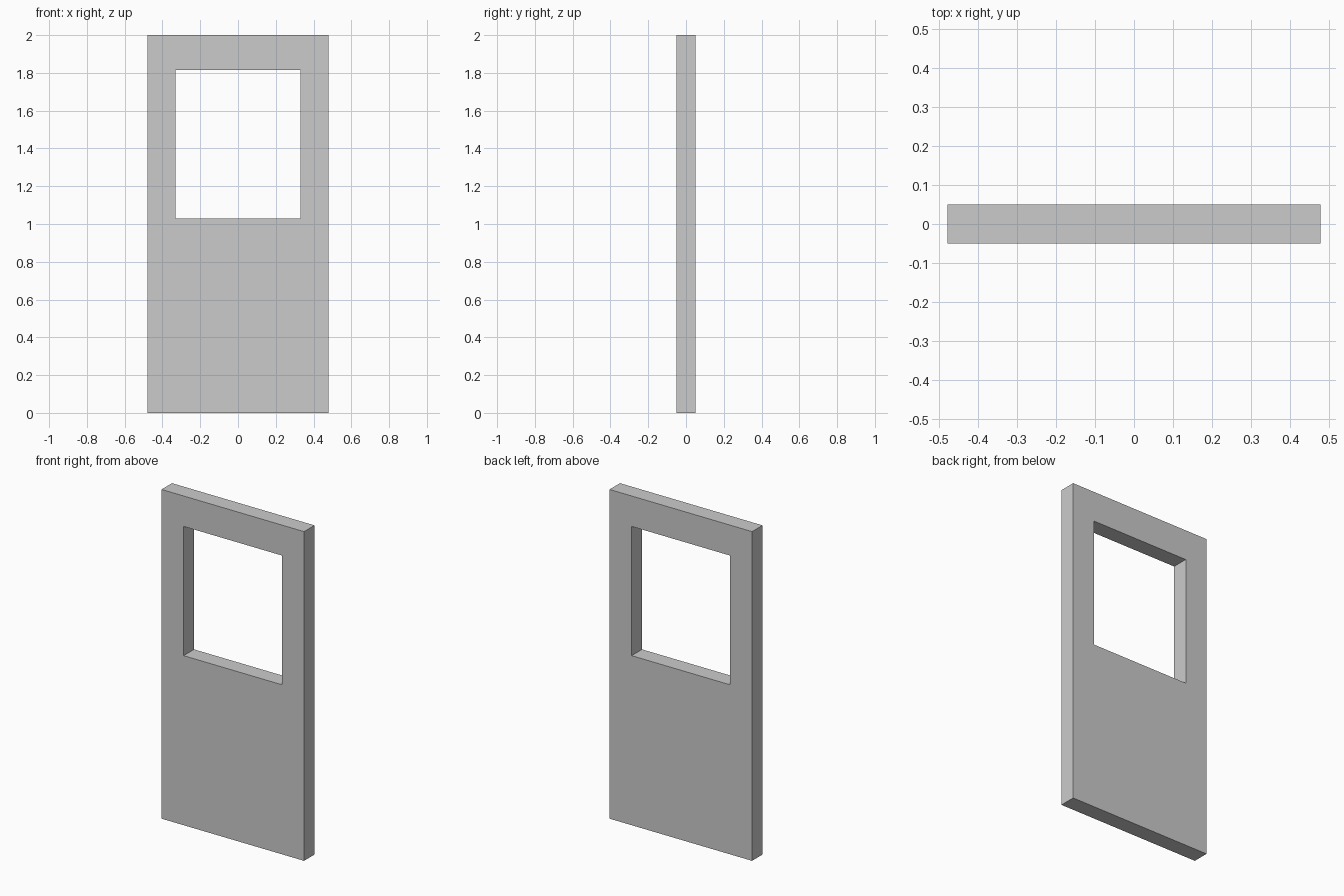
import bpy, bmesh

if "Cube" in bpy.data.objects:
    bpy.data.objects.remove(bpy.data.objects["Cube"])

HALF_DEPTH = 0.05


def rectangle(bm, x, z0, z1):
    """Four corners of an upright rectangle in the front plane."""
    return [bm.verts.new((px, -HALF_DEPTH, pz))
            for px, pz in ((-x, z0), (x, z0), (x, z1), (-x, z1))]


# Door panel: front face is a ring around the window opening, extruded back
bm = bmesh.new()
outer = rectangle(bm, 0.479, 0.0, 2.0)
inner = rectangle(bm, 0.33, 1.03, 1.815)
for i in range(4):
    j = (i + 1) % 4
    bm.faces.new((outer[i], outer[j], inner[j], inner[i]))

front = bm.faces[:]
back = bmesh.ops.extrude_face_region(bm, geom=front, use_keep_orig=True)
back_verts = [g for g in back["geom"] if isinstance(g, bmesh.types.BMVert)]
bmesh.ops.translate(bm, verts=back_verts, vec=(0, 2 * HALF_DEPTH, 0))
bmesh.ops.recalc_face_normals(bm, faces=bm.faces)

mesh = bpy.data.meshes.new("door_panel")
bm.to_mesh(mesh)
bm.free()
door = bpy.data.objects.new("door_panel", mesh)
bpy.context.collection.objects.link(door)
